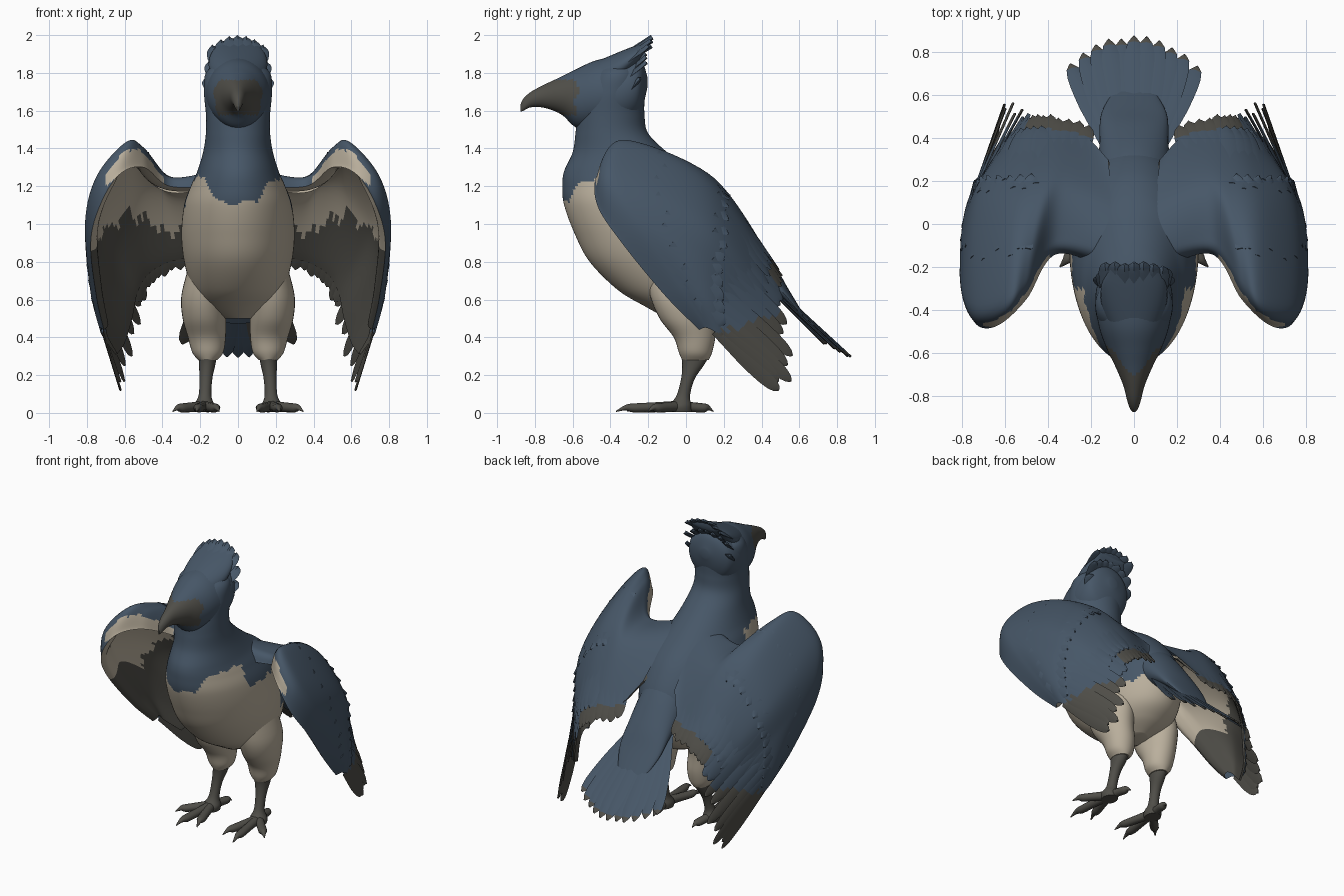
import bpy, bmesh, math, random
from mathutils import Vector as V

random.seed(4)
if "Cube" in bpy.data.objects:
    bpy.data.objects.remove(bpy.data.objects["Cube"])


def material(name, rgb):
    m = bpy.data.materials.new(name)
    m.use_nodes = True
    m.diffuse_color = (*rgb, 1)
    m.node_tree.nodes["Principled BSDF"].inputs["Base Color"].default_value = (*rgb, 1)
    return m


MATS = [material("slate_blue", (0.062, 0.094, 0.136)),
        material("cream", (0.49, 0.43, 0.335)),
        material("dark_grey", (0.08, 0.077, 0.066))]
BLUE, CREAM, DARK = range(3)
X, Y, Z = V((1, 0, 0)), V((0, 1, 0)), V((0, 0, 1))
made = []


def finish(name, bm, mirror=False):
    bmesh.ops.recalc_face_normals(bm, faces=bm.faces)
    me = bpy.data.meshes.new(name)
    bm.to_mesh(me)
    bm.free()
    for m in MATS:
        me.materials.append(m)
    ob = bpy.data.objects.new(name, me)
    bpy.context.collection.objects.link(ob)
    if mirror:
        ob.modifiers.new("Mirror", 'MIRROR').use_mirror_merge = False
    made.append(ob)


def spline(pts, t):
    """Catmull-Rom through tuples; t runs from 0 to len(pts) - 1."""
    n = len(pts) - 1
    i = max(0, min(n - 1, int(t)))
    f = t - i
    a, b, c, d = (pts[max(0, min(n, i + k))] for k in (-1, 0, 1, 2))
    return [0.5 * (2 * q + (r - p) * f + (2 * p - 5 * q + 4 * r - s) * f * f
                   + (3 * q - p - 3 * r + s) * f ** 3) for p, q, r, s in zip(a, b, c, d)]


def loft(bm, rows, a, b, colour, steps=5, seg=32):
    """Skin elliptical rings given as x, y, z, radius along a, radius along b."""
    rings = []
    for k in range((len(rows) - 1) * steps + 1):
        x, y, z, ra, rb = spline(rows, k / steps)
        rings.append([bm.verts.new(V((x, y, z)) + a * ra * math.cos(w) + b * rb * math.sin(w))
                      for w in (math.tau * j / seg for j in range(seg))])
    faces = [bm.faces.new((p[j], p[(j + 1) % seg], q[(j + 1) % seg], q[j]))
             for p, q in zip(rings, rings[1:]) for j in range(seg)]
    faces += [bm.faces.new(rings[0]), bm.faces.new(rings[-1])]
    for f in faces:
        f.material_index = colour(f.calc_center_median())


def feather(bm, base, tip, width, up, rule, under=DARK, seg=8, thick=0.008):
    """Thin round-ended vane with a raised quill line."""
    base, tip = V(base), V(tip)
    d = tip - base
    side = d.cross(up).normalized()
    n = side.cross(d).normalized()
    rows = []
    for k in range(seg + 1):
        t = 1 - (1 - k / seg) ** 1.4
        w = width * 0.5 * (0.65 + 0.35 * min(1, t * 2)) * math.sqrt(max(0.02, 1 - t ** 8))
        c = base + d * t
        rows.append([bm.verts.new(p) for p in (
            c - side * w, c + n * thick, c + side * w, c - n * thick * 0.6)])
    for p, q in zip(rows, rows[1:]):
        for j in range(4):
            f = bm.faces.new((p[j], p[(j + 1) % 4], q[(j + 1) % 4], q[j]))
            c = f.calc_center_median()
            f.material_index = rule((c - base).dot(d) / d.length_squared, c) if j < 2 else under
    bm.faces.new(rows[0])
    bm.faces.new(rows[-1]).material_index = rule(1, tip)


# Body and neck: height, front, back, half width
def body_colour(c):
    jag = 0.012 * math.sin(c.x * 55) + 0.01 * math.sin(c.x * 23 + c.y * 60)
    bib = 1.12 + 0.12 * max(0, min(1, (abs(c.x) - 0.1) / 0.08)) + jag
    if c.y > -0.3:
        bib = 1.08 + jag
    return BLUE if c.z > bib or (c.y > 0.08 and c.z > 0.78 + jag) else CREAM


profile = [(0.50, -0.10, 0.10, 0.07), (0.56, -0.21, 0.22, 0.17), (0.65, -0.36, 0.32, 0.24),
           (0.80, -0.51, 0.36, 0.285), (0.95, -0.59, 0.34, 0.30), (1.10, -0.645, 0.25, 0.285),
           (1.20, -0.655, 0.15, 0.25), (1.28, -0.645, 0.03, 0.215), (1.38, -0.60, -0.10, 0.185),
           (1.48, -0.585, -0.20, 0.17), (1.58, -0.575, -0.22, 0.17), (1.70, -0.55, -0.22, 0.18),
           (1.80, -0.50, -0.23, 0.17), (1.86, -0.43, -0.28, 0.10)]
bm = bmesh.new()
loft(bm, [(0, (f + b) / 2, z, w, (b - f) / 2) for z, f, b, w in profile], X, Y, body_colour, 10, 96)
finish("body", bm)


# Head with hooked beak: y, bottom, top, half width
def head_colour(c):
    face = c.y < -0.58 + 0.012 * math.sin(c.z * 45) and 1.58 < c.z < 1.762
    return DARK if c.y < -0.735 or face else BLUE


profile = [(-0.875, 1.595, 1.635, 0.006), (-0.86, 1.60, 1.665, 0.018), (-0.82, 1.618, 1.70, 0.032),
           (-0.75, 1.615, 1.738, 0.050), (-0.66, 1.58, 1.78, 0.088), (-0.58, 1.51, 1.82, 0.127),
           (-0.48, 1.50, 1.865, 0.162), (-0.36, 1.50, 1.888, 0.18), (-0.27, 1.55, 1.89, 0.165),
           (-0.23, 1.62, 1.86, 0.12), (-0.205, 1.72, 1.78, 0.03)]
bm = bmesh.new()
loft(bm, [(0, y, (lo + hi) / 2, w, (hi - lo) / 2) for y, lo, hi, w in profile], X, Z,
     head_colour, 6, 48)
finish("head_and_beak", bm)

# Crest: a swept-back mound ending in three fans of feathers
bm = bmesh.new()
loft(bm, [(0, -0.52, 1.76, 0.10, 0.08), (0, -0.38, 1.815, 0.15, 0.085),
          (0, -0.28, 1.88, 0.15, 0.06), (0, -0.21, 1.945, 0.11, 0.02)], X, Z, lambda c: BLUE)
for row in range(3):
    for k in range(-3, 4):
        x = k * 0.042
        drop = 3.2 * x * x + row * 0.085
        tip = (x * (1.05 + row * 0.15), -0.175 - 0.03 * row - random.uniform(0, 0.025), 1.99 - drop)
        feather(bm, (x * 0.9, -0.36 + row * 0.03, 1.87 - drop * 0.8), tip, 0.08,
                V((x * 2, -0.5, 1)), lambda t, c: BLUE, BLUE, thick=0.014)
finish("crest", bm)

# Rump and tail fan
bm = bmesh.new()
loft(bm, [(0, -0.05, 1.1, 0.12, 0.14), (0, 0.2, 0.92, 0.16, 0.14), (0, 0.4, 0.755, 0.16, 0.08),
          (0, 0.52, 0.63, 0.15, 0.035), (0, 0.64, 0.48, 0.08, 0.008)],
     X, V((0, 0.6, 0.8)), lambda c: BLUE)
finish("rump", bm)
bm = bmesh.new()
for k in range(-5, 6):
    a = k / 5
    tip = (0.295 * a, 0.87 - 0.13 * a * a + random.uniform(-0.01, 0.01), 0.295 + 0.07 * a * a)
    feather(bm, (0.12 * a, 0.36, 0.765 - 0.006 * abs(k)), tip, 0.098, V((0, 0.65, 0.75)),
            lambda t, c: DARK if t > 0.93 else BLUE, BLUE if abs(k) < 2 else DARK)
finish("tail_feathers", bm)

# Wing surface: each station runs from leading edge over the top to trailing edge
STATIONS = [
    [(0.10, -0.22, 1.20), (0.10, -0.14, 1.29), (0.10, 0.08, 1.22), (0.12, 0.30, 1.02)],
    [(0.36, -0.14, 1.20), (0.36, -0.08, 1.25), (0.32, 0.18, 1.19), (0.24, 0.42, 0.85)],
    [(0.50, -0.35, 1.30), (0.50, -0.26, 1.405), (0.44, 0.14, 1.25), (0.38, 0.46, 0.80)],
    [(0.63, -0.47, 1.26), (0.59, -0.34, 1.435), (0.58, 0.12, 1.21), (0.48, 0.46, 0.74)],
    [(0.73, -0.47, 1.10), (0.75, -0.37, 1.25), (0.73, 0.12, 1.00), (0.54, 0.44, 0.64)],
    [(0.78, -0.34, 0.90), (0.81, -0.24, 1.00), (0.77, 0.10, 0.80), (0.57, 0.42, 0.50)],
    [(0.75, -0.11, 0.62), (0.78, -0.03, 0.67), (0.76, 0.14, 0.58), (0.61, 0.38, 0.37)],
    [(0.71, 0.07, 0.44), (0.73, 0.11, 0.45), (0.72, 0.18, 0.41), (0.65, 0.29, 0.31)]]


def wing(u, v):
    return V(spline([spline([s[j] for s in STATIONS], u) for j in range(4)], v * 3))


def wing_normal(u, v):
    e = 0.02
    du = wing(min(7, u + e), v) - wing(max(0, u - e), v)
    dv = wing(u, min(1, v + e)) - wing(u, max(0, v - e))
    return du.cross(dv).normalized()


def wing_tip(t, c):
    return DARK if c.z < 0.375 + 0.29 * c.y else BLUE


NU, NV = 84, 36
bm = bmesh.new()
top, low = [], []
for i in range(NU + 1):
    u = 7 * i / NU
    top.append([bm.verts.new(wing(u, j / NV)) for j in range(NV + 1)])
    low.append([])
    for j in range(NV + 1):
        v = j / NV
        thick = 0.012 * min(1, v * 6) + 0.08 * math.sin(math.pi * v ** 0.45) * (1 - 0.09 * u)
        low[-1].append(bm.verts.new(wing(u, v) - wing_normal(u, v) * thick))
for i in range(NU):
    u = 7 * (i + 0.5) / NU
    jag = math.sin(u * 9) + 0.6 * math.sin(u * 21)
    lining = 0.2 - 0.05 * max(0, u - 2.8) + 0.015 * jag
    for j in range(NV):
        v = (j + 0.5) / NV
        n = wing_normal(u, v)
        f = bm.faces.new((top[i][j], top[i + 1][j], top[i + 1][j + 1], top[i][j + 1]))
        front = 1.2 < u < 5 and v < lining and n.x < 0.35 and n.z < 0.6
        f.material_index = CREAM if front else wing_tip(0, f.calc_center_median())
        f = bm.faces.new((low[i][j], low[i][j + 1], low[i + 1][j + 1], low[i + 1][j]))
        edge = 0.86 - 0.09 * max(0, u - 2) + 0.02 * jag
        f.material_index = CREAM if v < edge and u < 5.2 else DARK
    bm.faces.new((top[i][NV], top[i + 1][NV], low[i + 1][NV], low[i][NV])).material_index = DARK
bmesh.ops.remove_doubles(bm, verts=bm.verts, dist=0.0005)
finish("wing", bm, mirror=True)

# Secondary flight feathers, the inner ones tipped with grey
bm = bmesh.new()
for k in range(11):
    u = 0.9 + 0.31 * k
    end = wing(u, 1)
    n = wing_normal(u, 0.9)
    tip = end + (end - wing(u, 0.85)).normalized() * random.uniform(0.05, 0.085)
    feather(bm, wing(u, 0.78) - n * 0.012, tip, 0.085, n,
            (lambda t, c: DARK if t > 0.8 else BLUE) if u < 3.3 else wing_tip)
finish("secondary_feathers", bm, mirror=True)

# Primary flight feathers, fanned so the tips stand apart
TIPS = [(0.49, 0.51, 0.60), (0.53, 0.54, 0.42), (0.59, 0.57, 0.20), (0.62, 0.49, 0.12)]
bm = bmesh.new()
for k in range(9):
    t = k / 8
    u, v = 3.9 + 3.0 * t, 0.8 - 0.2 * t
    n = wing_normal(u, v)
    base = wing(u, v) - n * 0.012
    tip = V(spline(TIPS, 3 * t))
    feather(bm, base, base.lerp(tip, 0.92 if k % 2 else 1), 0.085, n, wing_tip, seg=12)
finish("primary_feathers", bm, mirror=True)

# Overlapping covert feathers on the outside of the wing
bm = bmesh.new()
for v in (0.72, 0.5):
    for k in range(12):
        u = 2.2 + 0.36 * k
        a, b = v + random.uniform(-0.03, 0.03), min(1, v + 0.25)
        n = wing_normal(u, v + 0.1)
        feather(bm, wing(u, a) - n * 0.004, wing(min(7, u + 0.2), b) + n * 0.008, 0.085, n,
                wing_tip, BLUE)
finish("covert_feathers", bm, mirror=True)

# Thighs
bm = bmesh.new()
loft(bm, [(0.16, -0.04, 0.78, 0.10, 0.18), (0.18, -0.01, 0.62, 0.12, 0.18),
          (0.178, 0.01, 0.50, 0.115, 0.15), (0.165, 0.045, 0.40, 0.10, 0.11),
          (0.16, 0.05, 0.32, 0.082, 0.088), (0.16, 0.05, 0.28, 0.05, 0.07)],
     X, Y, lambda c: CREAM)
finish("thigh", bm, mirror=True)

# Shins
bm = bmesh.new()
loft(bm, [(0.16, 0.05, 0.32, 0.05, 0.08), (0.163, 0.04, 0.26, 0.044, 0.06),
          (0.17, 0.01, 0.18, 0.034, 0.036), (0.175, -0.015, 0.09, 0.034, 0.036),
          (0.18, -0.03, 0.04, 0.055, 0.06), (0.18, -0.03, 0.005, 0.05, 0.06)],
     X, Y, lambda c: DARK, seg=20)
finish("shin", bm, mirror=True)

# Toes with claws
bm = bmesh.new()
foot = V((0.18, -0.03, 0))
for tx, ty in ((0.10, -0.31), (0.22, -0.37), (0.345, -0.20), (0.15, 0.145)):
    d = V((tx, ty, 0)) - foot
    rows = []
    for t, z, r, h in ((0, 0.035, 0.03, 0.03), (0.4, 0.03, 0.028, 0.026), (0.72, 0.026, 0.028, 0.024),
                       (0.85, 0.028, 0.016, 0.015), (1, 0.008, 0.003, 0.003)):
        p = foot + d * t
        rows.append((p.x, p.y, z, r, h))
    loft(bm, rows, d.cross(Z).normalized(), Z, lambda c: DARK, 3, 12)
finish("toes", bm, mirror=True)

# Smooth shading with sharp creases kept
bpy.ops.object.select_all(action='DESELECT')
for ob in made:
    ob.select_set(True)
bpy.context.view_layer.objects.active = made[0]
bpy.ops.object.shade_smooth_by_angle(angle=math.radians(40))
